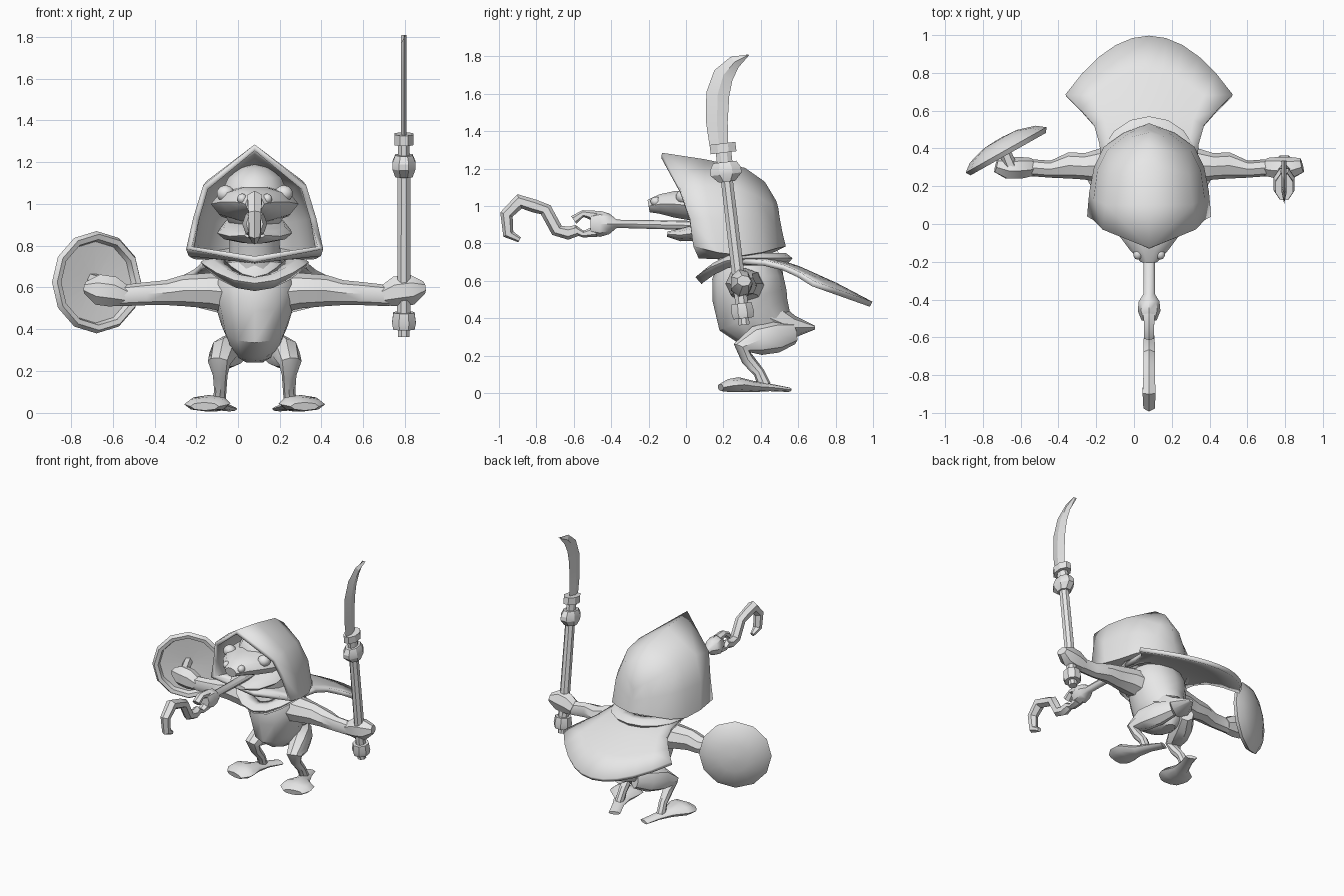
import bpy, bmesh, math
from mathutils import Vector

cube = bpy.data.objects.get("Cube")
if cube:
    bpy.data.objects.remove(cube, do_unlink=True)

CENTRE_X = 0.08   # the body's own symmetry plane
X, Y, Z = Vector((1, 0, 0)), Vector((0, 1, 0)), Vector((0, 0, 1))

grey = bpy.data.materials.new("plain grey")
grey.use_nodes = True
grey.diffuse_color = (0.8, 0.8, 0.8, 1)
for node in grey.node_tree.nodes:
    if node.type == 'BSDF_PRINCIPLED':
        node.inputs["Base Color"].default_value = grey.diffuse_color


def finish(name, bm, mirror=False, thickness=0, angle=40):
    """Turn a bmesh into a shaded object, optionally mirrored and thickened."""
    bmesh.ops.remove_doubles(bm, verts=bm.verts, dist=0.0005)
    bmesh.ops.recalc_face_normals(bm, faces=bm.faces)
    mesh = bpy.data.meshes.new(name)
    bm.to_mesh(mesh)
    bm.free()
    mesh.materials.append(grey)
    ob = bpy.data.objects.new(name, mesh)
    bpy.context.collection.objects.link(ob)
    ob.location.x = CENTRE_X
    bpy.ops.object.select_all(action='DESELECT')
    ob.select_set(True)
    bpy.context.view_layer.objects.active = ob
    bpy.ops.object.shade_smooth_by_angle(angle=math.radians(angle))
    if mirror:
        ob.modifiers.new("mirror", 'MIRROR')
    if thickness:
        solid = ob.modifiers.new("thickness", 'SOLIDIFY')
        solid.thickness = thickness
        solid.offset = 0
    return ob


def skin(bm, rows, closed):
    """Join rows of vertices with quads."""
    for a, b in zip(rows, rows[1:]):
        count = len(a)
        for i in range(count if closed else count - 1):
            j = (i + 1) % count
            bm.faces.new((a[i], a[j], b[j], b[i]))


def tube(name, rings, ref, sides=8, axis=None, turn=0.0, **options):
    """Loft ellipses (x, y, z, radius, second radius) along a path."""
    bm = bmesh.new()
    centres = [Vector(r[:3]) for r in rings]
    rows = []
    for i, ring in enumerate(rings):
        before, after = centres[max(i - 1, 0)], centres[min(i + 1, len(rings) - 1)]
        t = (axis or (after - before)).normalized()
        u = ref.cross(t).normalized()
        v = t.cross(u)
        row = []
        for k in range(sides):
            a = math.tau * (k + turn) / sides
            offset = u * ring[3] * math.cos(a) + v * ring[-1] * math.sin(a)
            row.append(bm.verts.new(centres[i] + offset))
        rows.append(row)
    skin(bm, rows, True)
    bm.faces.new(rows[0])
    bm.faces.new(rows[-1])
    return finish(name, bm, **options)


def sheet(name, rows, **options):
    """Skin an open grid of points."""
    bm = bmesh.new()
    skin(bm, [[bm.verts.new(p) for p in row] for row in rows], False)
    return finish(name, bm, **options)


def ball(name, place, size, **options):
    bm = bmesh.new()
    bmesh.ops.create_uvsphere(bm, u_segments=10, v_segments=7, radius=1)
    for v in bm.verts:
        v.co = Vector(place) + Vector([c * s for c, s in zip(v.co, size)])
    return finish(name, bm, **options)


# Torso, neck and tail
torso = [(.24, .45, .04, .06), (.28, .45, .09, .12), (.35, .42, .13, .16),
         (.42, .36, .16, .2), (.52, .34, .19, .2), (.62, .33, .21, .19), (.72, .33, .16, .15)]
tube("torso", [(0, y, z, rx, ry) for z, y, rx, ry in torso], Y, 12)
tube("neck", [(0, .32, .66, .14), (0, .27, .8, .12), (0, .22, .92, .12)], Y, 10)
tube("tail", [(0, .45, .4, .13, .1), (0, .57, .35, .1, .065), (0, .69, .35, .02, .01)], Z)

# Arms and fists
tube("arms", [(.08, .33, .57, .1, .1), (.22, .31, .585, .1, .085), (.34, .305, .585, .07, .075),
              (.42, .31, .575, .07, .06), (.52, .29, .57, .045, .055), (.65, .3, .56, .045, .05)],
     Z, mirror=True)
tube("fists", [(.62, .3, .56, .05, .05), (.68, .295, .58, .06, .075),
               (.75, .295, .59, .06, .075), (.81, .31, .6, .04, .03)], Z, 7, mirror=True)

# Legs and flat feet
tube("legs", [(.06, .57, .32, .06, .05), (.11, .48, .3, .085, .07), (.15, .38, .28, .08, .07),
              (.17, .3, .24, .05, .055), (.165, .33, .18, .035, .035),
              (.165, .39, .11, .03, .03), (.17, .42, .04, .035, .03)], X, mirror=True)
tube("feet", [(.12, .55, .018, .04, .012), (.16, .45, .03, .04, .02), (.19, .36, .035, .055, .03),
              (.22, .28, .045, .11, .04), (.23, .23, .04, .11, .035), (.24, .185, .03, .07, .02)],
     Z, mirror=True)

# Head with broad snout, open jaw, eyes and nostrils
ball("cranium", (0, .2, 1.02), (.17, .22, .17))
tube("snout", [(0, .2, 1.0, .2, .1), (0, .05, 1.0, .21, .085), (0, -.06, 1.01, .16, .075),
               (0, -.14, 1.01, .1, .055), (0, -.2, 1.0, .045, .035)], Z, 10)
tube("jaw", [(0, .25, .88, .17, .07), (0, .08, .86, .18, .05), (0, -.03, .845, .12, .035),
             (0, -.1, .85, .05, .015)], Z, 10)
ball("eyes", (.14, -.01, 1.05), (.045, .045, .04), mirror=True)
ball("nostrils", (.06, -.16, 1.025), (.025, .03, .025), mirror=True)

# Long rod held in the mouth, with a looped knob and a curled hook
tube("mouth_rod", [(0, .1, .895, .03, .025), (0, -.37, .905, .03, .022), (0, -.41, .905, .055, .055),
                   (0, -.46, .905, .06, .07), (0, -.51, .905, .04, .055)], Z)
for label, side in (("upper", 1), ("lower", -1)):
    tube(label + "_loop", [(0, -.48, .905 + side * .04, .03, .035), (0, -.55, .905 + side * .055, .018, .03),
                           (0, -.6, .9 + side * .025, .025, .03)], X, 6)
tube("hook", [(0, -.58, .87, .03), (0, -.63, .855, .035), (0, -.69, .87, .035), (0, -.75, .98, .035),
              (0, -.81, 1.0, .035), (0, -.89, 1.025, .04), (0, -.96, .955, .035),
              (0, -.95, .85, .03), (0, -.89, .82, .015)], X, 6)

# Pointed hood: sections swept from the face opening to the back of the head
sheet("hood", [
    [(0, -.13, 1.27), (.235, -.03, 1.08), (.28, .02, .93), (.315, .04, .79), (0, .07, .735)],
    [(0, .1, 1.235), (.22, .1, 1.1), (.28, .13, .93), (.305, .17, .76), (0, .18, .73)],
    [(0, .31, 1.19), (.2, .26, 1.09), (.26, .28, .93), (.28, .3, .745), (0, .3, .73)],
    [(0, .41, 1.12), (.15, .36, 1.05), (.21, .38, .92), (.23, .4, .76), (0, .4, .74)],
    [(0, .47, 1.02), (.08, .45, 1.0), (.11, .46, .9), (.13, .47, .78), (0, .47, .77)],
    [(0, .48, .98), (0, .485, .94), (0, .5, .86), (0, .52, .79), (0, .52, .79)]],
    mirror=True, thickness=.03, angle=50)

# Cape: fans out behind, dropping towards its rounded hem
cape = []
for y, z, half_width, sweep in ((.3, .735, .25, 0), (.42, .725, .26, 0), (.6, .665, .29, .08),
                                (.8, .575, .36, .2), (.99, .475, .44, .31)):
    row = []
    for i in range(6):
        s = i / 5
        back = sweep * s * s
        row.append((half_width * s, y - back, z + back * .45 - .03 * s * s))
    cape.append(row)
sheet("cape", cape, mirror=True, thickness=.03)

# Collar: dips at the chest and joins the cape
collar = []
for i in range(9):
    a = math.pi * i / 8
    dip = .1 * max(0, math.cos(a)) ** 2
    collar.append([(r * math.sin(a), .31 - r * math.cos(a), z - dip)
                   for r, z in ((.16, .74), (.22, .74), (.25, .72), (.22, .69))])
sheet("collar", collar, mirror=True, thickness=.02)

# Polearm: leaning shaft with stepped collars, then a curved blade
shaft = [(.365, .03), (.4, .03), (.4, .055), (.43, .062), (.48, .055), (.48, .035), (1.13, .033),
         (1.13, .045), (1.17, .06), (1.2, .06), (1.235, .045), (1.235, .03), (1.285, .03),
         (1.285, .05), (1.335, .05), (1.335, .02)]
tube("polearm_shaft", [(.715, .355 - .12 * z, z, r, r * (1.5 if z > 1.13 else 1.05)) for z, r in shaft],
     Y, turn=.5, angle=30)
blade = [(.175, 1.33, .05), (.165, 1.45, .058), (.17, 1.6, .062),
         (.2, 1.7, .055), (.26, 1.77, .035), (.335, 1.808, .003)]
tube("polearm_blade", [(.715, y, z, w, .013) for y, z, w in blade], X, 4, angle=20)

# Round shield: domed outside, hollow inside, with a grip to the fist
normal = Vector((-.49, .87, 0)).normalized()
middle = Vector((-.765, .405, .625))
dish = [(.055, .01), (.05, .1), (.02, .2), (-.015, .245), (-.04, .23), (-.035, .205), (-.005, .195), (.01, .01)]
tube("shield", [(*(middle + normal * h), r) for h, r in dish], Z, 12, axis=normal, angle=30)
tube("shield_grip", [(-.72, .28, .62, .035), (-.78, .42, .64, .03)], Z, 6)
